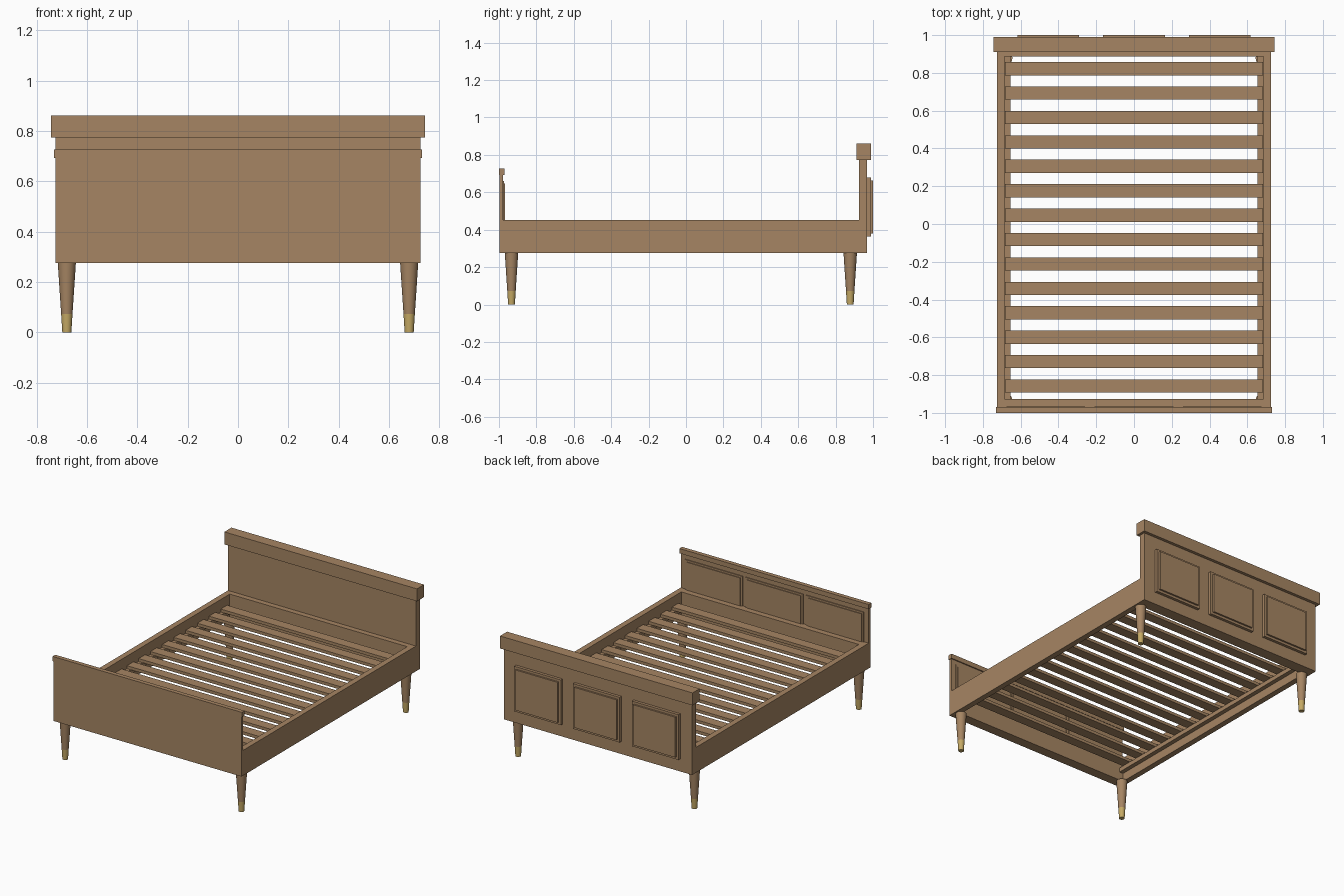
import bpy, bmesh

if "Cube" in bpy.data.objects:
    bpy.data.objects.remove(bpy.data.objects["Cube"])


def material(name, color):
    m = bpy.data.materials.new(name)
    m.diffuse_color = (*color, 1)
    m.use_nodes = True
    m.node_tree.nodes["Principled BSDF"].inputs["Base Color"].default_value = m.diffuse_color
    return m


wood = material("wood", (0.38, 0.235, 0.125))
brass = material("brass", (0.56, 0.40, 0.13))


def finish(name, bm, mat):
    me = bpy.data.meshes.new(name)
    bmesh.ops.recalc_face_normals(bm, faces=bm.faces)
    bm.to_mesh(me)
    bm.free()
    me.materials.append(mat)
    ob = bpy.data.objects.new(name, me)
    bpy.context.collection.objects.link(ob)
    return ob


def box(name, x, y, z, mat=wood):
    """Box from (min, max) ranges on each axis."""
    bm = bmesh.new()
    bmesh.ops.create_cube(bm, size=1)
    for v in bm.verts:
        v.co = [(r[0] + r[1]) / 2 + c * (r[1] - r[0]) for r, c in zip((x, y, z), v.co)]
    return finish(name, bm, mat)


def cone(name, cx, cy, z0, z1, r0, r1, mat):
    """Tapered round section with smooth sides."""
    bm = bmesh.new()
    bmesh.ops.create_cone(bm, cap_ends=True, segments=32, radius1=r0, radius2=r1, depth=z1 - z0)
    bmesh.ops.translate(bm, verts=bm.verts, vec=(cx, cy, (z0 + z1) / 2))
    for f in bm.faces:
        f.smooth = len(f.verts) == 4
    for e in bm.edges:
        e.smooth = all(f.smooth for f in e.link_faces)
    return finish(name, bm, mat)


BASE = 0.276   # underside of the frame
RAIL = 0.452   # top of the rails
W = 0.725      # half width of the bed

# Headboard with its heavy cap
box("headboard", (-W, W), (0.925, 0.968), (BASE, 0.775))
box("headboard_cap", (-0.743, 0.743), (0.911, 0.989), (0.774, 0.861))

# Footboard with its thin cap
box("footboard", (-W, W), (-0.997, -0.978), (BASE, 0.694))
box("footboard_cap", (-0.73, 0.73), (-1.0, -0.97), (0.693, 0.726))

# Stepped raised panels: outside of headboard, inside of footboard
for i in (-1, 0, 1):
    c = i * 0.454
    box("headboard_panel_base", (c - 0.18, c + 0.18), (0.96, 0.988), (0.364, 0.679))
    box("headboard_panel_raised", (c - 0.163, c + 0.163), (0.98, 1.0), (0.381, 0.662))
    c = i * 0.468
    box("footboard_panel_base", (c - 0.222, c + 0.222), (-0.985, -0.972), (0.38, 0.66))
    box("footboard_panel_raised", (c - 0.208, c + 0.208), (-0.98, -0.967), (0.394, 0.647))

# End rails
box("head_rail", (-0.69, 0.69), (0.887, 0.93), (BASE, RAIL))
box("foot_rail", (-0.69, 0.69), (-0.98, -0.927), (BASE, RAIL))

# Side rails, slat supports and tapered legs with metal tips
for side in (-1, 1):
    def span(a, b):
        return tuple(sorted((side * a, side * b)))
    box("side_rail", span(0.685, W), (-0.98, 0.93), (BASE, RAIL))
    box("slat_support", span(0.655, 0.687), (-0.93, 0.89), (0.335, 0.365))
    for part, y in (("front", -0.933), ("back", 0.878)):
        cone(part + "_leg", side * 0.68, y, 0.072, BASE + 0.001, 0.0225, 0.036, wood)
        cone(part + "_leg_tip", side * 0.68, y, 0, 0.072, 0.018, 0.0225, brass)

# Slats
for i in range(14):
    y = 0.822 - i * 0.1292
    box("slat", (-0.684, 0.684), (y - 0.035, y + 0.035), (0.365, 0.386))
